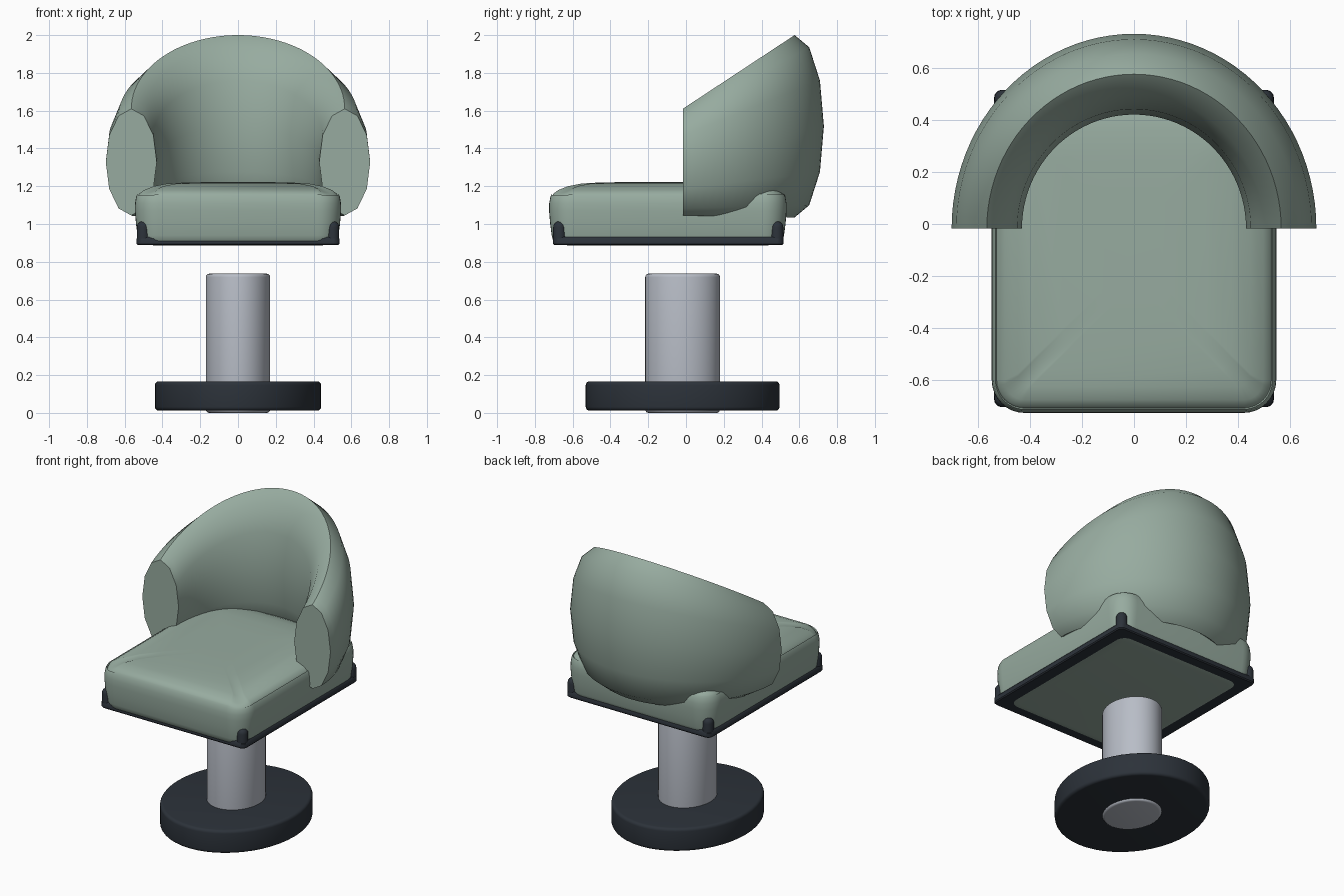
import bpy, bmesh, math
from mathutils import Vector

if "Cube" in bpy.data.objects:
    bpy.data.objects.remove(bpy.data.objects["Cube"])


def material(name, rgb):
    m = bpy.data.materials.new(name)
    m.diffuse_color = (*rgb, 1)
    m.use_nodes = True
    m.node_tree.nodes["Principled BSDF"].inputs["Base Color"].default_value = m.diffuse_color
    return m


GREEN = material("green_upholstery", (0.31, 0.41, 0.35))
DARK = material("dark_trim", (0.025, 0.032, 0.042))
METAL = material("metal", (0.48, 0.51, 0.57))


def loft(name, rings, mat, angle=40, closed=True, caps=True, loop=False):
    """Skin a list of equal-length point rings into a mesh object."""
    bm = bmesh.new()
    vs = [[bm.verts.new(p) for p in r] for r in rings]
    n = len(rings[0])
    pairs = list(zip(vs, vs[1:])) + ([(vs[-1], vs[0])] if loop else [])
    for a, b in pairs:
        for i in range(n):
            j = (i + 1) % n
            bm.faces.new((a[i], a[j], b[j], b[i]))
    if caps and not loop:
        bm.faces.new(vs[0])
        bm.faces.new(vs[-1])
    bmesh.ops.recalc_face_normals(bm, faces=bm.faces)
    me = bpy.data.meshes.new(name)
    bm.to_mesh(me)
    bm.free()
    ob = bpy.data.objects.new(name, me)
    bpy.context.collection.objects.link(ob)
    me.materials.append(mat)
    bpy.ops.object.select_all(action='DESELECT')
    ob.select_set(True)
    bpy.context.view_layer.objects.active = ob
    bpy.ops.object.shade_smooth_by_angle(angle=math.radians(angle))
    return ob


def ellipse(rx, ry, z, cx=0, cy=0, n=48):
    return [(cx + rx * math.cos(2 * math.pi * i / n),
             cy + ry * math.sin(2 * math.pi * i / n), z) for i in range(n)]


def round_rect(x, y0, y1, r, z, steps=8, dip=0):
    """Rounded rectangle, optionally sinking at its two front corners."""
    pts = []
    for k, (sx, cy) in enumerate(((1, y1 - r), (-1, y1 - r), (-1, y0 + r), (1, y0 + r))):
        for i in range(steps + 1):
            a = math.pi / 2 * (k + i / steps)
            sink = dip * math.sin(math.pi * i / steps) if k > 1 else 0
            pts.append((sx * (x - r) + r * math.cos(a), cy + r * math.sin(a), z - sink))
    return pts


def rounded_drum(name, rx, ry, z0, z1, bevel, mat):
    prof = [(bevel, z0)]
    for zc, s in ((z0 + bevel, -1), (z1 - bevel, 1)):
        for i in range(5):
            a = math.pi / 8 * (i if s > 0 else 4 - i)
            prof.append((bevel * (1 - math.cos(a)), zc + s * bevel * math.sin(a)))
    loft(name, [ellipse(rx - d, ry - d, z, cy=-0.018) for d, z in prof[1:]], mat, 50)


# Pedestal: floor disc and column
rounded_drum("base_disc", 0.44, 0.513, 0.012, 0.167, 0.02, DARK)
rounded_drum("column", 0.17, 0.198, 0.0, 0.737, 0.018, METAL)

# Seat cushion: stacked rounded rectangles (inset, height, front corner dip)
seat_profile = [(0.12, 0.885, 0), (0.04, 0.893, 0), (0.022, 0.91, 0), (0.014, 0.94, 0),
                (0.006, 1.0, 0), (0.0, 1.07, 0), (0.001, 1.11, 0), (0.007, 1.145, 0.005),
                (0.014, 1.158, 0.008), (0.019, 1.152, 0.012), (0.024, 1.162, 0.012),
                (0.05, 1.18, 0.015), (0.1, 1.2, 0.012), (0.17, 1.214, 0.005),
                (0.27, 1.22, 0), (0.42, 1.222, 0)]
loft("seat", [round_rect(0.546 - d, -0.725 + d, 0.533 - d, max(0.125 - d, 0.05), z, dip=p)
              for d, z, p in seat_profile], GREEN, 45)

# Dark frame under the seat
frame_profile = [(0.11, 0.888), (0.006, 0.888), (0.0, 0.895), (0.0, 0.922),
                 (0.008, 0.932), (0.11, 0.932)]
loft("seat_frame", [round_rect(0.537 - d, -0.703 + d, 0.515 - d, 0.03, z, 4)
                    for d, z in frame_profile], DARK, 40, loop=True)

# Domed corner guards on the frame
for sx, side in ((-1, "left"), (1, "right")):
    for y, end in ((-0.669, "front"), (0.481, "back")):
        prof = [(0.034, 0.9), (0.034, 0.982)]
        prof += [(0.034 * math.cos(t * math.pi / 10), 0.982 + 0.034 * math.sin(t * math.pi / 10))
                 for t in (1, 2, 3, 4, 4.8)]
        loft(f"corner_guard_{end}_{side}",
             [ellipse(r, r, z, sx * 0.502, y, 20) for r, z in prof], DARK)

# Wraparound backrest: twelve-sided oval section swept through a half circle,
# growing taller toward the back
rings = []
for i in range(49):
    a = math.pi * i / 48
    s = math.sin(a)
    top, bottom = 1.61 + 0.39 * s, 1.045 - 0.01 * s
    ring = []
    for k in range(12):
        t = math.pi * k / 6
        c = math.cos(t)
        ring.append(((0.565 + 0.135 * c) * math.cos(a),
                     -0.017 + (0.592 + 0.155 * c) * s,
                     bottom + (top - bottom) * (1 + math.sin(t)) / 2))
    rings.append(ring)
loft("backrest", rings, GREEN, 45)
